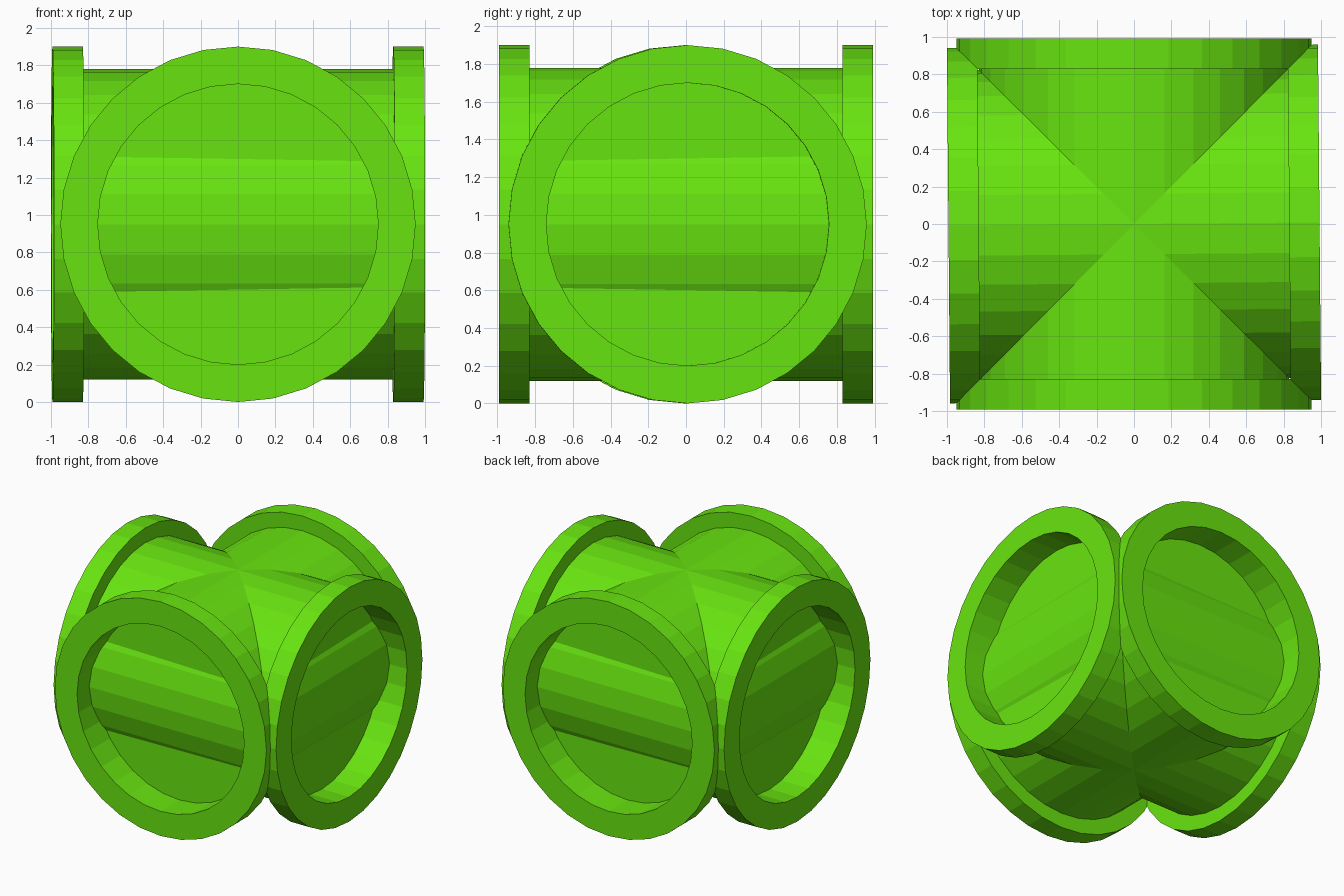
import bpy
import bmesh
import math
from mathutils import Vector

cube = bpy.data.objects.get("Cube")
if cube:
    bpy.data.objects.remove(cube, do_unlink=True)

SIDES = 32
CENTRE_Z = 0.95
HALF_LENGTH = 0.992

green = bpy.data.materials.new("bright_green")
green.use_nodes = True
colour = (0.138, 0.775, 0.005, 1)
green.diffuse_color = colour
green.node_tree.nodes["Principled BSDF"].inputs["Base Color"].default_value = colour

# Half profile as (distance along pipe, radius): recessed cap, bore, flange, pipe wall
half = [(0.75, 0), (0.75, 0.75), (HALF_LENGTH, 0.75),
        (HALF_LENGTH, 0.95), (0.83, 0.95), (0.83, 0.83)]
profile = half + [(-a, r) for a, r in reversed(half)]


def flanged_pipe(name, yaw):
    """Spin the profile round the x axis, then turn the pipe about z."""
    bm = bmesh.new()
    verts = [bm.verts.new((a, 0, r)) for a, r in profile]
    edges = [bm.edges.new(pair) for pair in zip(verts, verts[1:])]
    bmesh.ops.spin(bm, geom=verts + edges, cent=Vector(), axis=(1, 0, 0),
                   angle=math.tau, steps=SIDES)
    bmesh.ops.remove_doubles(bm, verts=bm.verts, dist=0.0001)
    bmesh.ops.recalc_face_normals(bm, faces=bm.faces)
    mesh = bpy.data.meshes.new(name)
    bm.to_mesh(mesh)
    bm.free()
    mesh.materials.append(green)
    pipe = bpy.data.objects.new(name, mesh)
    pipe.location.z = CENTRE_Z
    pipe.rotation_euler.z = math.radians(yaw)
    bpy.context.collection.objects.link(pipe)
    return pipe


# Two crossing pipes, the sideways one very slightly askew
flanged_pipe("side_to_side_pipe", 0.5)
flanged_pipe("front_to_back_pipe", 90)
